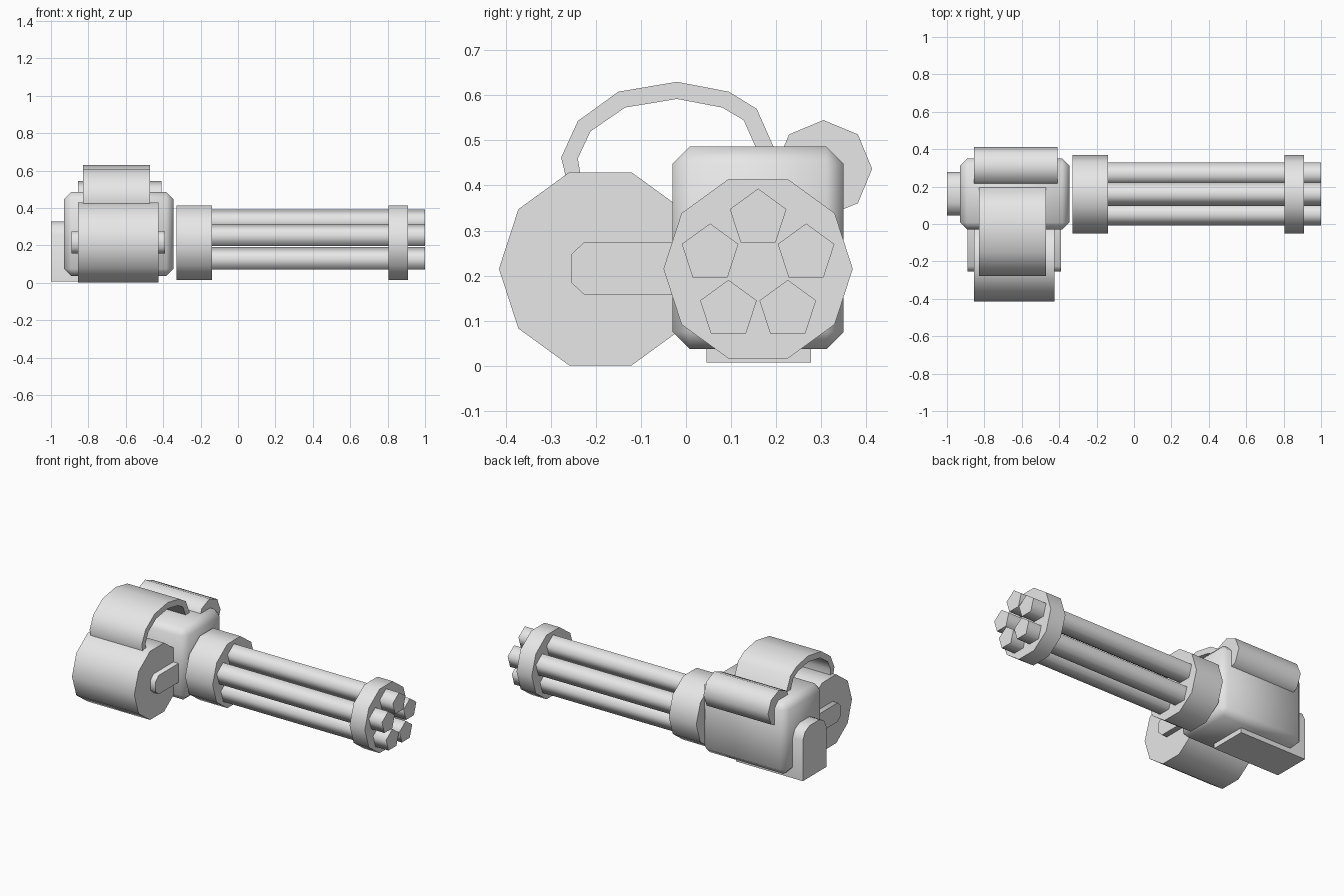
import bpy, bmesh, math

cube = bpy.data.objects.get("Cube")
if cube:
    bpy.data.objects.remove(cube, do_unlink=True)

# Single grey material
grey = bpy.data.materials.new("light_grey")
grey.use_nodes = True
grey.diffuse_color = (0.8, 0.8, 0.8, 1)
grey.node_tree.nodes["Principled BSDF"].inputs["Base Color"].default_value = (0.8, 0.8, 0.8, 1)


def finish(name, bm):
    """Turn a bmesh into a shaded, coloured object."""
    bmesh.ops.recalc_face_normals(bm, faces=bm.faces)
    mesh = bpy.data.meshes.new(name)
    bm.to_mesh(mesh)
    bm.free()
    mesh.materials.append(grey)
    obj = bpy.data.objects.new(name, mesh)
    bpy.context.collection.objects.link(obj)
    bpy.ops.object.select_all(action='DESELECT')
    obj.select_set(True)
    bpy.context.view_layer.objects.active = obj
    bpy.ops.object.shade_smooth_by_angle(angle=math.radians(75))
    return obj


def prism(name, profile, x0, x1):
    """Extrude a (y, z) outline along x."""
    bm = bmesh.new()
    face = bm.faces.new([bm.verts.new((x0, y, z)) for y, z in profile])
    ext = bmesh.ops.extrude_face_region(bm, geom=[face])
    moved = [v for v in ext["geom"] if isinstance(v, bmesh.types.BMVert)]
    bmesh.ops.translate(bm, verts=moved, vec=(x1 - x0, 0, 0))
    return finish(name, bm)


def polygon(cy, cz, radius, sides, start=0.0):
    angles = [start + 2 * math.pi * i / sides for i in range(sides)]
    return [(cy + radius * math.cos(a), cz + radius * math.sin(a)) for a in angles]


def box(name, lo, hi, bevel=0.0):
    bm = bmesh.new()
    bmesh.ops.create_cube(bm, size=1)
    for v in bm.verts:
        v.co = [(a + b) / 2 + c * (b - a) for a, b, c in zip(lo, hi, v.co)]
    if bevel:
        bmesh.ops.bevel(bm, geom=bm.edges[:], offset=bevel, segments=1,
                        profile=0.5, affect='EDGES')
    return finish(name, bm)


# Main housing with softened edges
box("housing", (-0.93, -0.03, 0.037), (-0.345, 0.35, 0.486), 0.038)

# Ammunition drum and the bar that holds it to the housing
prism("ammo_drum", polygon(-0.19, 0.215, 0.225, 10), -0.855, -0.425)
prism("drum_bar", [(0.02, 0.157), (0.02, 0.275), (-0.225, 0.275), (-0.255, 0.247),
                   (-0.255, 0.185), (-0.225, 0.157)], -0.89, -0.39)

# Curved feed chute from drum to housing
outer = [(-0.262, 0.40), (-0.277, 0.462), (-0.24, 0.543), (-0.15, 0.608), (-0.02, 0.63),
         (0.095, 0.608), (0.157, 0.57), (0.21, 0.45)]
inner = [(0.17, 0.45), (0.128, 0.545), (0.08, 0.573), (-0.02, 0.592), (-0.135, 0.573),
         (-0.212, 0.52), (-0.24, 0.46), (-0.23, 0.40)]
prism("feed_chute", outer + inner, -0.83, -0.47)

# Tube along the back upper edge
prism("back_tube", polygon(0.305, 0.437, 0.108, 8), -0.855, -0.41)

# Mount: upright end plate with clipped top, and a plate under the housing
prism("mount_upright", [(0.045, 0.007), (0.277, 0.007), (0.277, 0.26), (0.255, 0.305),
                        (0.21, 0.328), (0.112, 0.328), (0.067, 0.305), (0.045, 0.26)],
      -1.0, -0.90)
box("mount_base", (-0.99, 0.045, 0.007), (-0.54, 0.277, 0.06))

# Barrel hub and muzzle ring
prism("barrel_hub", polygon(0.16, 0.215, 0.21, 10), -0.33, -0.14)
prism("muzzle_ring", polygon(0.16, 0.215, 0.21, 10), 0.805, 0.91)

# Five barrels around the axis
for i in range(5):
    a = math.pi / 2 + 2 * math.pi * i / 5
    cy, cz = 0.16 + 0.112 * math.cos(a), 0.215 + 0.112 * math.sin(a)
    prism(f"barrel_{i + 1}", polygon(cy, cz, 0.066, 5, math.pi / 2), -0.20, 1.0)
